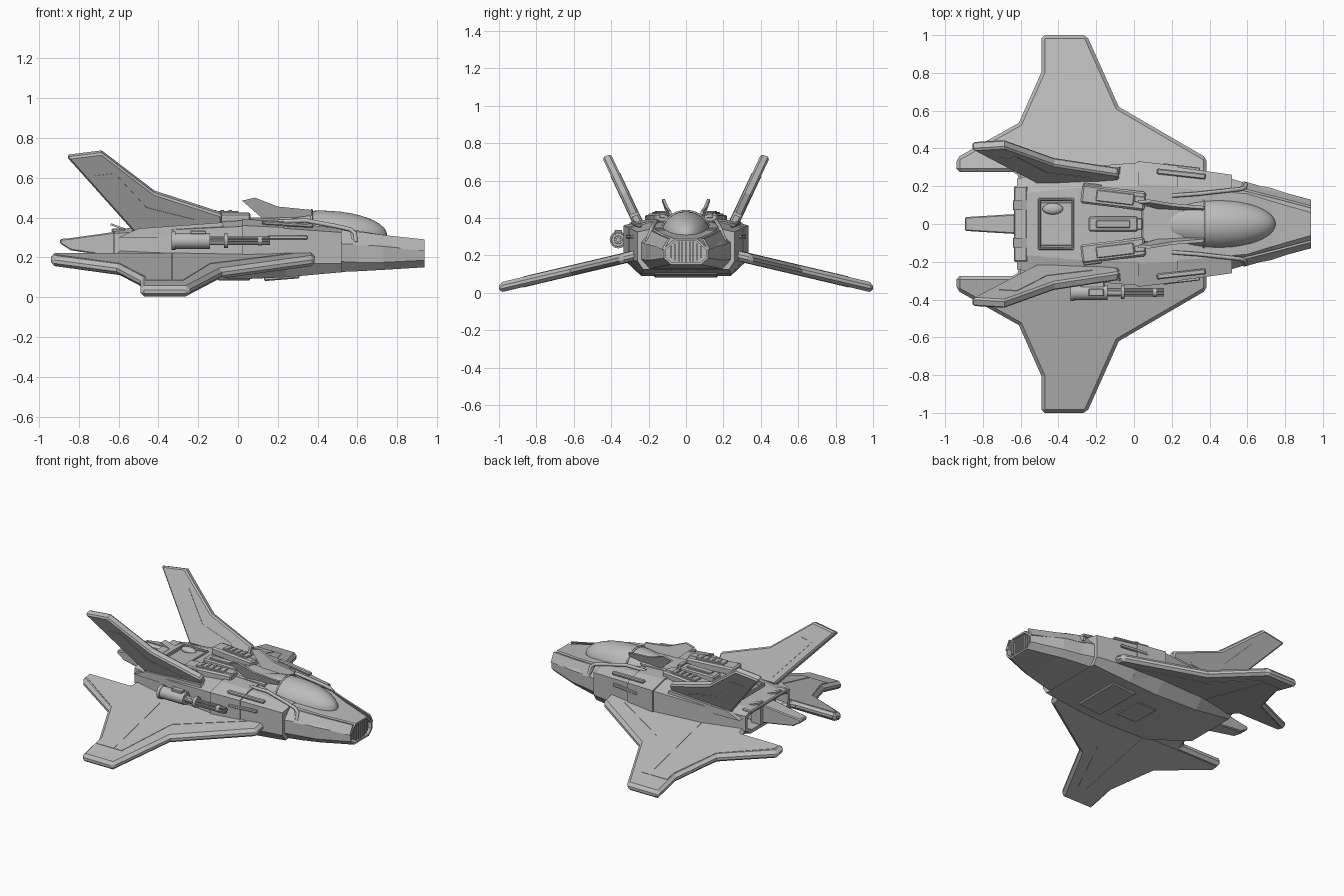
import bpy, bmesh, math
from mathutils import Vector

if "Cube" in bpy.data.objects:
    bpy.data.objects.remove(bpy.data.objects["Cube"])

GREY = bpy.data.materials.new("hull grey")
GREY.diffuse_color = (0.5, 0.5, 0.5, 1)
GREY.use_nodes = True
GREY.node_tree.nodes["Principled BSDF"].inputs["Base Color"].default_value = GREY.diffuse_color


def finish(name, bm, bevel=0, mirror=False, smooth=False):
    bmesh.ops.recalc_face_normals(bm, faces=bm.faces)
    me = bpy.data.meshes.new(name)
    bm.to_mesh(me)
    bm.free()
    ob = bpy.data.objects.new(name, me)
    bpy.context.collection.objects.link(ob)
    me.materials.append(GREY)
    if smooth:
        bpy.context.view_layer.objects.active = ob
        ob.select_set(True)
        bpy.ops.object.shade_smooth_by_angle(angle=math.radians(40))
        ob.select_set(False)
    if bevel:
        m = ob.modifiers.new("bevel", 'BEVEL')
        m.width, m.segments, m.angle_limit = bevel, 1, math.radians(50)
    if mirror:
        m = ob.modifiers.new("mirror", 'MIRROR')
        m.use_axis = (False, True, False)
    return ob


def bridge(bm, rings):
    """Skin closed rings of points; returns the two end caps."""
    vs = [[bm.verts.new(p) for p in r] for r in rings]
    n = len(vs[0])
    for a, b in zip(vs, vs[1:]):
        for i in range(n):
            bm.faces.new((a[i], a[(i + 1) % n], b[(i + 1) % n], b[i]))
    return bm.faces.new(vs[0]), bm.faces.new(vs[-1])


def section(x, wt, zt, wm, zu, zl, wb, zb):
    half = [(wt, zt), (wm, zu), (wm, zl), (wb, zb)]
    return [(x, y, z) for y, z in half] + [(x, -y, z) for y, z in reversed(half)]


def loft(name, sections, recess_end=None, rim=0.02, depth=0.05):
    bm = bmesh.new()
    caps = bridge(bm, [section(*s) for s in sections])
    bmesh.ops.recalc_face_normals(bm, faces=bm.faces)
    if recess_end is not None:
        cap = caps[recess_end]
        push = -cap.normal * depth
        bmesh.ops.inset_region(bm, faces=[cap], thickness=rim)
        inner = bmesh.ops.extrude_discrete_faces(bm, faces=[cap])["faces"]
        bmesh.ops.translate(bm, vec=push, verts=inner[0].verts)
    return finish(name, bm)


def slab(name, pts, place, t, bevel=0, mirror=True):
    """Flat outline given thickness t about the surface place(u, v, offset)."""
    bm = bmesh.new()
    bridge(bm, [[place(u, v, s * t) for u, v in pts] for s in (-1, 1)])
    return finish(name, bm, bevel, mirror)


def box(name, c, size, bevel=0, mirror=False, rot=(0, 0, 0)):
    bm = bmesh.new()
    bmesh.ops.create_cube(bm, size=1)
    for v in bm.verts:
        v.co = Vector((v.co.x * size[0], v.co.y * size[1], v.co.z * size[2]))
    ob = finish(name, bm, bevel)
    r = ob.rotation_euler.to_matrix()
    ob.rotation_euler = rot
    r = ob.rotation_euler.to_matrix()
    for v in ob.data.vertices:
        v.co = r @ v.co + Vector(c)
    ob.rotation_euler = (0, 0, 0)
    if mirror:
        ob.modifiers.new("mirror", 'MIRROR').use_axis = (False, True, False)
    return ob


def rod(name, x0, x1, y, z, r, sides=12):
    bm = bmesh.new()
    ring = [(math.cos(2 * math.pi * i / sides) * r + y,
             math.sin(2 * math.pi * i / sides) * r + z) for i in range(sides)]
    bridge(bm, [[(x, a, b) for a, b in ring] for x in (x0, x1)])
    return finish(name, bm, smooth=True)


def pipe(name, pts, r):
    for side in (1, -1):
        cu = bpy.data.curves.new(name, 'CURVE')
        cu.dimensions, cu.bevel_depth, cu.bevel_resolution = '3D', r, 2
        cu.use_fill_caps = True
        sp = cu.splines.new('POLY')
        sp.points.add(len(pts) - 1)
        for p, (x, y, z) in zip(sp.points, pts):
            p.co = (x, y * side, z, 1)
        cu.materials.append(GREY)
        bpy.context.collection.objects.link(bpy.data.objects.new(name, cu))


# Fuselage, with an open exhaust bay at the back
loft("main_hull", [(-0.62, .16, .34, .24, .32, .22, .18, .18),
                   (-0.30, .19, .37, .30, .34, .17, .24, .10),
                   (0.02, .20, .385, .325, .355, .17, .24, .09),
                   (0.24, .19, .375, .30, .345, .17, .24, .10),
                   (0.52, .17, .345, .26, .325, .17, .23, .125)],
     recess_end=0, rim=.025, depth=.12)
loft("shoulder_armour", [(0.02, .21, .392, .333, .36, .18, .25, .11),
                         (0.23, .20, .382, .308, .35, .175, .245, .105)])
# Tapered nose with a recessed grille
loft("nose", [(0.48, .17, .345, .25, .27, .18, .20, .125),
              (0.60, .16, .335, .215, .265, .175, .18, .13),
              (0.73, .12, .312, .19, .255, .175, .15, .137),
              (0.938, .06, .288, .118, .235, .185, .08, .15)],
     recess_end=1, rim=.012, depth=.04)
for i in range(-4, 5):
    h = .115 - max(0, abs(i) - 2) * .025
    box("grille_bar", (.915, i * .02, .217), (.03, .008, h))
slab("nose_cheek", [(.56, .335), (.75, .31), (.938, .29), (.938, .232), (.75, .25), (.58, .262)],
     lambda x, z, o: (x, .214 - (x - .6) * .32 - (z - .262) * .55 + o, z), .006)

# Canopy and its frame
bm = bmesh.new()
bmesh.ops.create_uvsphere(bm, u_segments=40, v_segments=20, radius=1)
for v in bm.verts:
    v.co = Vector((v.co.x * .335 + .415, v.co.y * .133, v.co.z * .125 + .31))
finish("canopy", bm, smooth=True)
pipe("canopy_arch", [(.37, .133 * math.cos(a), .31 + .127 * math.sin(a))
                     for a in [i * math.pi / 16 for i in range(9)]], .006)
box("canopy_seat_base", (.16, 0, .385), (.24, .2, .03), .008)

# Broad drooping wings, with raised panels above and below
wing = lambda x, y, o: (x, y, .185 - (y - .33) * .236 + o)
slab("wing", [(.385, .24), (.385, .35), (-.08, .62), (-.25, 1), (-.49, 1), (-.49, .805),
              (-.61, .535), (-.94, .35), (-.94, .275), (-.62, .275), (-.6, .2), (.3, .2)],
     wing, .027, .018)
slab("wing_rear_panel", [(-.335, .3), (-.335, .87), (-.465, .87), (-.465, .8),
                         (-.595, .52), (-.91, .335), (-.91, .3)], wing, .0295)
slab("wing_front_panel", [(-.328, .3), (.28, .3), (-.14, .52), (-.275, .87), (-.328, .87)],
     wing, .0295)

# Canted tail fins
fin = lambda x, z, o: (x, .25 + (z - .36) * .47 + o, z + o * -.4)
slab("tail_fin", [(-.86, .71), (-.685, .732), (-.42, .53), (-.08, .42), (-.08, .365),
                  (-.3, .33), (-.52, .33)], fin, .023, .01)
slab("tail_fin_panel", [(-.715, .62), (-.62, .632), (-.46, .46), (-.22, .4), (-.22, .388),
                        (-.5, .37)], fin, .0255)
slab("hull_fin_root", [(-.6, .3), (-.5, .345), (-.08, .375), (-.05, .3)],
     lambda x, z, o: (x, .26 + .04 * (x + .6) + o, z), .02)

# Small blades beside the canopy
slab("canopy_blade", [(.02, .485), (.085, .5), (.2, .455), (.37, .438), (.37, .41), (.14, .38)],
     lambda x, z, o: (x, .085 + (z - .4) * .3 + (.2 - x) * .05 + o, z), .008)

# Handrail pipes bending down over the nose
pipe("side_pipe", [(.2, .15, .38), (.34, .16, .385), (.5, .178, .355), (.565, .185, .34),
                   (.588, .192, .32), (.592, .21, .275)], .011)

# Shoulder rails
box("shoulder_rail", (.25, .265, .366), (.26, .03, .02), .006, True, (0, .06, -.11))
box("side_vent", (.25, .3, .3), (.2, .02, .02), .004, True, (0, 0, -.12))

# Engine deck: twin angled vents, centre spine and ribs
R = (0, 0, -.12)
box("vent_frame", (-.11, .14, .395), (.34, .10, .055), .01, True, R)
box("vent_lid", (-.10, .14, .424), (.2, .06, .016), .004, True, R)
for i in range(4):
    box("vent_rib", (-.16 + i * .04, .143 - i * .003, .434), (.012, .045, .008), 0, True, R)
box("vent_tip", (.03, .13, .41), (.06, .04, .03), .006, True, R)
box("vent_side_block", (-.22, .20, .39), (.1, .03, .05), .006, True, R)
box("deck_spine", (-.11, 0, .39), (.26, .08, .045), .008)
box("deck_spine_lid", (-.11, 0, .415), (.18, .04, .012), .003)
box("deck_spine_clamp", (.03, 0, .4), (.03, .06, .04), .004)

# Rear hatch with its frame and capsule
for x in (-.50, -.325):
    box("hatch_cross_frame", (x, 0, .365), (.014, .27, .026), .004)
box("hatch_side_frame", (-.412, .13, .365), (.19, .014, .026), .004, True)
box("hatch_plate", (-.41, 0, .355), (.17, .23, .025), .004, rot=(0, -.1, 0))
bm = bmesh.new()
bmesh.ops.create_uvsphere(bm, u_segments=16, v_segments=8, radius=1)
for v in bm.verts:
    v.co = Vector((v.co.x * .055 - .43, v.co.y * .03 + .08, v.co.z * .02 + .372))
finish("hatch_capsule", bm, smooth=True)

# Exhaust surround, flap and tail boom
box("exhaust_lip", (-.6, 0, .335), (.07, .4, .022), .006)
box("exhaust_divider", (-.59, .07, .265), (.07, .03, .13), 0, True)
box("exhaust_flap", (-.6, .1, .352), (.085, .05, .01), 0, True, (0, .35, 0))
bm = bmesh.new()
bridge(bm, [[(x, -w, zb), (x, w, zb), (x, w, zt), (x, -w, zt)] for x, w, zb, zt in
            [(-.48, .06, .2, .33), (-.64, .052, .205, .325), (-.84, .04, .235, .297),
             (-.895, .036, .27, .292)]])
finish("tail_boom", bm, .006)

# Belly plates
box("belly_plate", (.22, 0, .1), (.18, .34, .025), .006, rot=(0, -.08, 0))
box("belly_keel", (-.02, 0, .092), (.16, .2, .016), .004)

# Rotary gun on one flank only
rod("gun_body", -.33, -.14, -.362, .283, .04, 16)
rod("gun_rear_ring", -.335, -.315, -.362, .283, .046, 16)
rod("gun_collar", -.14, -.05, -.362, .283, .02)
rod("gun_front_ring", -.07, -.05, -.362, .283, .036)
for i in range(6):
    a = i * math.pi / 3
    rod("gun_barrel", -.17, .16, -.362 + .016 * math.cos(a), .283 + .016 * math.sin(a), .007, 8)
rod("gun_muzzle_ring", .10, .12, -.362, .283, .024)
box("gun_mount", (-.22, -.315, .285), (.13, .07, .05), .006)
box("gun_feed", (-.2, -.362, .325), (.08, .04, .02), .004)
